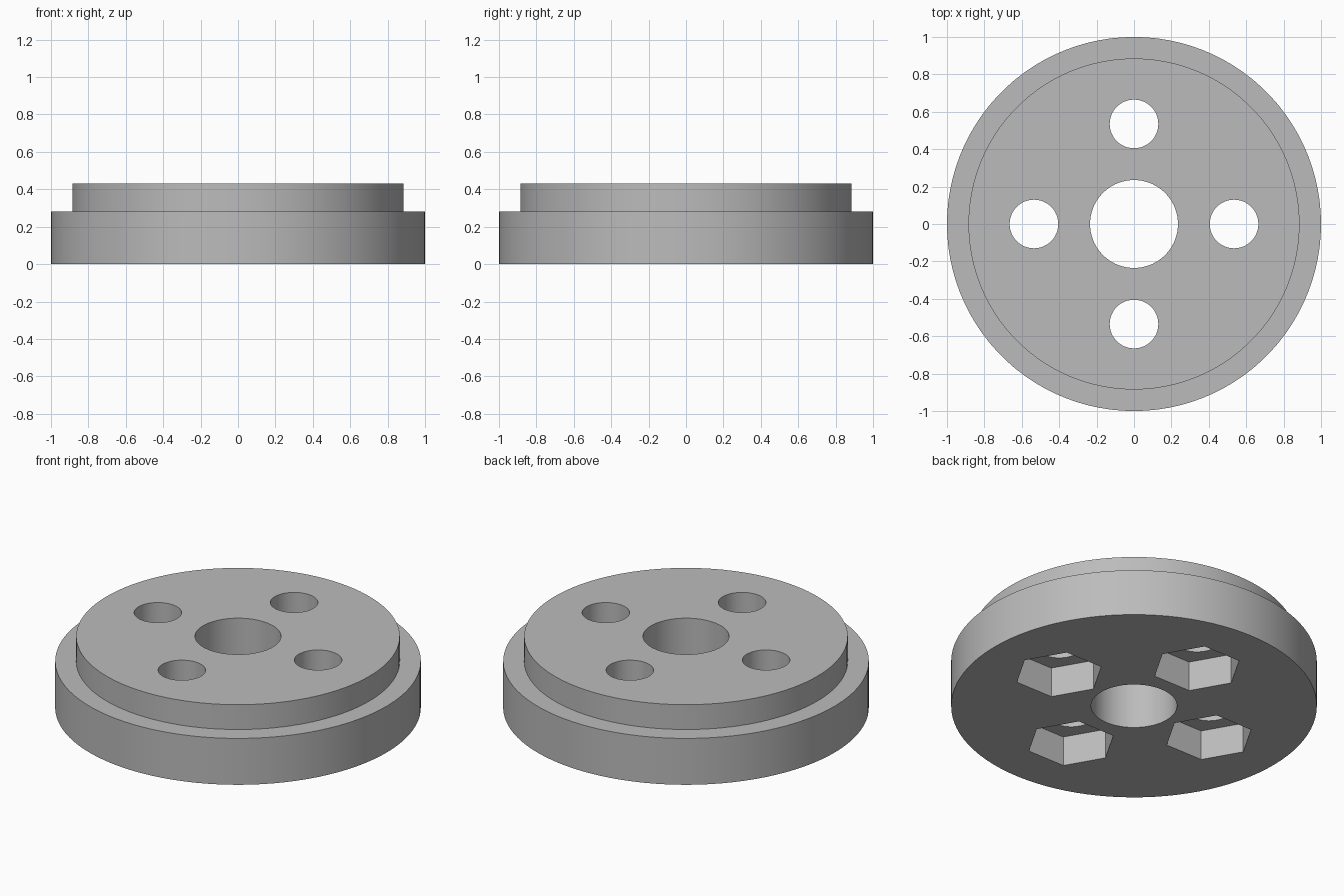
import bpy, bmesh, math
from mathutils import Matrix, Vector

SIDES = 100
OUTER_R, RIM_R, BORE_R = 1.0, 0.885, 0.235
STEP_Z, TOP_Z = 0.28, 0.43
BOLT_R, BOLT_CIRCLE = 0.13, 0.535
HEX_R, HEX_DEPTH = 0.245, 0.18

cube = bpy.data.objects.get("Cube")
if cube:
    bpy.data.objects.remove(cube, do_unlink=True)

grey = bpy.data.materials.new("plain grey")
grey.use_nodes = True
colour = (0.5, 0.5, 0.5, 1)
grey.diffuse_color = colour
grey.node_tree.nodes["Principled BSDF"].inputs["Base Color"].default_value = colour


def make_object(name, bm):
    bmesh.ops.recalc_face_normals(bm, faces=bm.faces)
    mesh = bpy.data.meshes.new(name)
    bm.to_mesh(mesh)
    bm.free()
    mesh.materials.append(grey)
    obj = bpy.data.objects.new(name, mesh)
    bpy.context.collection.objects.link(obj)
    return obj


def prism(name, sides, radius, x, y, bottom, top):
    """Upright prism with one corner pointing along x."""
    bm = bmesh.new()
    ring = [bm.verts.new((x + radius * math.cos(math.tau * i / sides),
                          y + radius * math.sin(math.tau * i / sides), bottom))
            for i in range(sides)]
    face = bm.faces.new(ring)
    new = bmesh.ops.extrude_face_region(bm, geom=[face])["geom"]
    bmesh.ops.translate(bm, vec=(0, 0, top - bottom),
                        verts=[v for v in new if isinstance(v, bmesh.types.BMVert)])
    return make_object(name, bm)


# Stepped disc with a central bore, turned from its cross-section
bm = bmesh.new()
profile = [(BORE_R, 0), (OUTER_R, 0), (OUTER_R, STEP_Z),
           (RIM_R, STEP_Z), (RIM_R, TOP_Z), (BORE_R, TOP_Z)]
points = [bm.verts.new((r, 0, z)) for r, z in profile]
edges = [bm.edges.new((points[i - 1], points[i])) for i in range(len(points))]
bmesh.ops.spin(bm, geom=points + edges, cent=(0, 0, 0), axis=(0, 0, 1),
               angle=math.tau, steps=SIDES, use_merge=True)
bmesh.ops.remove_doubles(bm, verts=bm.verts, dist=1e-5)
disc = make_object("stepped_disc", bm)

# Four bolt holes, each with a hexagonal nut pocket underneath
cutters = []
for i in range(4):
    spot = Matrix.Rotation(i * math.pi / 2, 3, "Z") @ Vector((BOLT_CIRCLE, 0, 0))
    cutters.append(prism("bolt_hole_cutter", 48, BOLT_R, spot.x, spot.y, -0.1, TOP_Z + 0.1))
    cutters.append(prism("nut_pocket_cutter", 6, HEX_R, spot.x, spot.y, -0.2, HEX_DEPTH))

bpy.ops.object.select_all(action="DESELECT")
bpy.context.view_layer.objects.active = disc
disc.select_set(True)
for cutter in cutters:
    cutter.hide_render = True
    cut = disc.modifiers.new("cut", "BOOLEAN")
    cut.operation = "DIFFERENCE"
    cut.solver = "EXACT"
    cut.object = cutter
    bpy.ops.object.modifier_apply(modifier=cut.name)
    bpy.data.objects.remove(cutter, do_unlink=True)

# Round walls smooth, corners crisp
bpy.ops.object.shade_smooth_by_angle(angle=math.radians(30))
